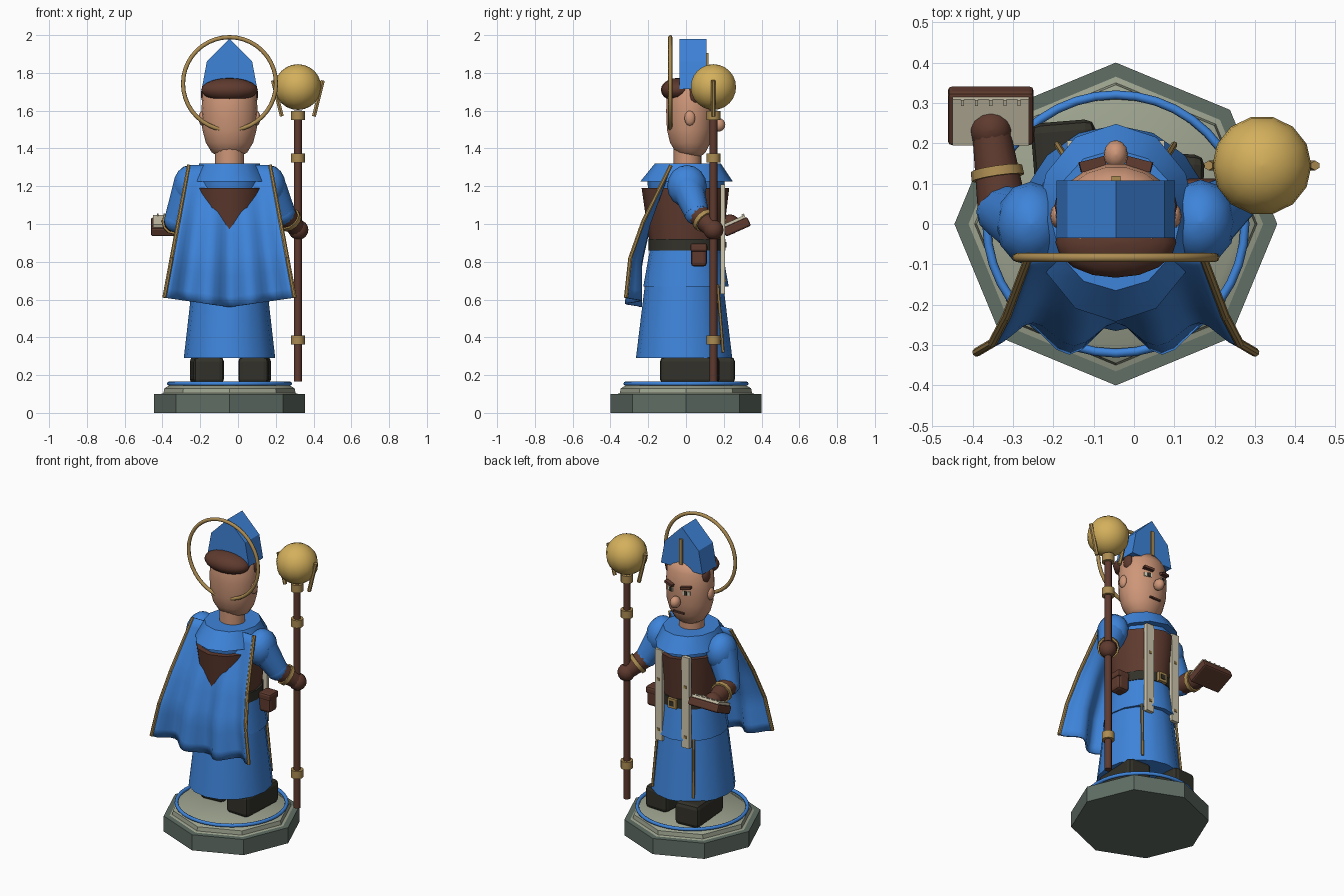
import bpy, math
from mathutils import Vector, Matrix, Euler

if "Cube" in bpy.data.objects:
    bpy.data.objects.remove(bpy.data.objects["Cube"])

CX = -0.045  # body centre line


def mat(name, r, g, b):
    m = bpy.data.materials.new(name)
    lin = [((c / 255 + 0.055) / 1.055) ** 2.4 for c in (r, g, b)]
    m.diffuse_color = (*lin, 1)
    m.use_nodes = True
    m.node_tree.nodes["Principled BSDF"].inputs["Base Color"].default_value = m.diffuse_color
    return m


BLUE = mat("blue cloth", 62, 132, 218)
BROWN = mat("brown leather", 94, 58, 46)
SKIN = mat("skin", 205, 150, 120)
GOLD = mat("bright gold", 212, 176, 92)
BRONZE = mat("dull gold", 172, 140, 82)
STONE = mat("dark stone", 96, 110, 101)
PALE = mat("pale stone", 156, 162, 142)
CREAM = mat("cream", 208, 200, 175)
DARK = mat("dark leather", 50, 49, 41)


def make(name, verts, faces, m, smooth=35):
    me = bpy.data.meshes.new(name)
    me.from_pydata([tuple(v) for v in verts], [], faces)
    me.materials.append(m)
    ob = bpy.data.objects.new(name, me)
    bpy.context.collection.objects.link(ob)
    if smooth:
        bpy.ops.object.select_all(action='DESELECT')
        ob.select_set(True)
        bpy.context.view_layer.objects.active = ob
        bpy.ops.object.shade_smooth_by_angle(angle=math.radians(smooth))
    return ob


def loft(name, rings, m, n=16, x=CX, matrix=None, smooth=35):
    """Stack of ellipse rings (z, rx, ry, cy) with capped ends."""
    verts, faces = [], []
    for z, rx, ry, cy in rings:
        for i in range(n):
            a = 2 * math.pi * i / n
            verts.append(Vector((x + rx * math.cos(a), cy + ry * math.sin(a), z)))
    for k in range(len(rings) - 1):
        for i in range(n):
            j = (i + 1) % n
            faces.append((k * n + i, k * n + j, k * n + n + j, k * n + n + i))
    faces += [tuple(range(n))[::-1], tuple(range(len(verts) - n, len(verts)))]
    if matrix:
        verts = [matrix @ v for v in verts]
    return make(name, verts, faces, m, smooth)


def tube(name, p, q, r1, r2, m, n=12):
    p, q = Vector(p), Vector(q)
    M = Matrix.Translation(p) @ (q - p).to_track_quat('Z', 'Y').to_matrix().to_4x4()
    return loft(name, [(0, r1, r1, 0), ((q - p).length, r2, r2, 0)], m, n, 0, M)


def ball(name, c, r, m, n=16, k=10):
    rings = [(-math.cos(math.pi * i / k) * r[2],) +
             tuple(max(math.sin(math.pi * i / k), 0.01) * v for v in r[:2]) + (0,)
             for i in range(k + 1)]
    return loft(name, rings, m, n, 0, Matrix.Translation(c), 50)


def box(name, c, s, m, rot=(0, 0, 0), off=(0, 0, 0), bevel=0):
    M = Matrix.Translation(c) @ Euler(rot).to_matrix().to_4x4() @ Matrix.Translation(off)
    v = [M @ Vector((x * s[0] / 2, y * s[1] / 2, z * s[2] / 2))
         for x in (-1, 1) for y in (-1, 1) for z in (-1, 1)]
    f = [(0, 1, 3, 2), (4, 6, 7, 5), (0, 4, 5, 1), (2, 3, 7, 6), (0, 2, 6, 4), (1, 5, 7, 3)]
    ob = make(name, v, f, m, 0)
    if bevel:
        b = ob.modifiers.new("bevel", 'BEVEL')
        b.width, b.segments = bevel, 2
    return ob


def ring(name, c, R, r, m, rot=(0, 0, 0)):
    bpy.ops.mesh.primitive_torus_add(location=c, rotation=rot, major_radius=R, minor_radius=r,
                                     major_segments=40, minor_segments=8)
    ob = bpy.context.object
    ob.name = name
    ob.data.materials.append(m)
    bpy.ops.object.shade_smooth_by_angle(angle=math.radians(60))


# Base
loft("base_plinth", [(0, .4, .4, 0), (.1, .4, .4, 0)], STONE, 8)
loft("base_step", [(.1, .365, .365, 0), (.105, .35, .35, 0), (.13, .345, .345, 0),
                   (.147, .315, .315, 0)], PALE, 8)
ring("base_ring", (CX, 0, .155), .32, .011, BLUE)

# Boots
for name, x, y, turn in (("left_boot", -.165, .1, .08), ("right_boot", .088, .02, -.05)):
    box(name, (x, y, .225), (.16, .31, .145), DARK, (0, 0, turn), bevel=.025)

# Robe, tunic, belt, vest
loft("robe", [(.29, .242, .255, -.01), (.7, .195, .205, -.01)], BLUE)
loft("tunic", [(.67, .205, .226, 0), (.87, .175, .19, 0)], BLUE)
loft("belt", [(.86, .18, .198, 0), (.92, .178, .198, 0)], DARK)
loft("vest", [(.9, .165, .193, 0), (1.19, .196, .232, -.003)], BROWN, 12)
box("buckle", (CX, .2, .89), (.06, .02, .06), BRONZE)
box("buckle_centre", (CX, .208, .89), (.03, .012, .03), DARK)
box("pouch", (.165, .068, .835), (.08, .085, .12), BROWN, bevel=.018)
box("pouch_flap", (.168, .068, .875), (.085, .09, .045), BROWN, bevel=.012)
for s in (-1, 1):
    box("stole", (CX + s * .095, .195, .92), (.052, .024, .58), CREAM)
    for z in (.7, 1.02):
        box("stole_button", (CX + s * .095, .208, z), (.016, .008, .016), BRONZE)
    tube("robe_trim", (CX + s * .145, .197, .32), (CX + s * .127, .168, .68), .008, .008, BRONZE, 6)

# Collar and neck
loft("collar", [(1.185, .17, .2, 0), (1.225, .175, .205, 0), (1.225, .2, .245, .003),
                (1.32, .16, .175, .01)], BLUE, 12)
loft("neck", [(1.3, .077, .073, .008), (1.4, .077, .073, .008)], SKIN)


# Cape with folds growing towards the hem
def cape_point(u, t):
    path = [(0, -.08), (.43, -.228), (.7, -.295), (1, -.318)]
    for (a, ya), (b, yb) in zip(path, path[1:]):
        if a <= t <= b:
            y = ya + (yb - ya) * (t - a) / (b - a)
    y += .04 * t * (1 + math.cos(3 * math.pi * u))
    return Vector((CX + u * (.215 + .13 * t), y, 1.31 - t * (.75 - .05 * abs(u))))


U, T = 24, 14
grid = [cape_point(-1 + 2 * i / U, k / T) for k in range(T + 1) for i in range(U + 1)]
quads = [(k * (U + 1) + i, k * (U + 1) + i + 1, (k + 1) * (U + 1) + i + 1, (k + 1) * (U + 1) + i)
         for k in range(T) for i in range(U)]
cape = make("cape", grid, quads, BLUE, 50)
sol = cape.modifiers.new("thickness", 'SOLIDIFY')
sol.thickness, sol.offset = .012, 0
for s in (-1, 1):
    for a, b in ((0, .43), (.43, .7), (.7, 1)):
        tube("cape_trim", cape_point(s, a), cape_point(s, b), .011, .011, BRONZE, 8)

# Arms: shoulder, elbow, wrist
for side, sh, el, wr in (("left", (-.255, 0, 1.2), (-.325, .03, 1.02), (-.352, .215, 1.0)),
                         ("right", (.165, .005, 1.2), (.238, .055, 1.06), (.31, .135, .98))):
    sh, el, wr = Vector(sh), Vector(el), Vector(wr)
    d = (wr - el).normalized()
    cuff = el.lerp(wr, .52)
    ball(side + "_shoulder", sh, (.088, .105, .112), BLUE, 12, 8)
    tube(side + "_sleeve", sh, el, .09, .066, BLUE)
    ball(side + "_elbow", el, (.066, .066, .066), BLUE, 12, 8)
    tube(side + "_forearm", el, wr, .062, .048, BROWN)
    tube(side + "_cuff", cuff - d * .012, cuff + d * .012, .066, .064, BRONZE)
    ball(side + "_hand", wr + d * .018, (.053, .053, .053), BROWN, 12, 8)

# Open book
bc, tilt = (-.355, .268, .985), (math.radians(24), 0, 0)
box("book_cover", bc, (.212, .145, .05), BROWN, tilt, bevel=.01)
box("book_pages", bc, (.19, .125, .03), CREAM, tilt, (0, 0, .025))
for i in range(5):
    box("book_tab", bc, (.008, .014, .012), CREAM, tilt, (-.07 + .035 * i, .056, .043))

# Staff and orb
SX, SY = .317, .145
tube("staff", (SX, SY, .165), (SX, SY, 1.6), .021, .021, BROWN)
for z in (.385, 1.35, 1.575):
    tube("staff_band", (SX, SY, z - .024), (SX, SY, z + .024), .037, .037, BRONZE)
ball("staff_orb", (SX, SY, 1.725), (.123, .123, .121), GOLD, 14, 12)
for s in (-1, 1):
    tube("staff_prong", (SX + s * .085, SY, 1.57), (SX + s * .132, SY, 1.76), .012, .012, BRONZE, 6)

# Head and face
loft("head", [(1.358, .06, .05, .03), (1.38, .095, .08, .025), (1.43, .125, .108, .022),
              (1.5, .144, .125, .022), (1.6, .149, .129, .022), (1.7, .142, .122, .02),
              (1.76, .11, .09, .015)], SKIN, 18, smooth=60)
ball("nose", (CX, .172, 1.525), (.03, .036, .036), SKIN, 12, 8)
box("mouth", (CX, .137, 1.447), (.075, .012, .01), BROWN)
for s in (-1, 1):
    box("eye", (CX + s * .056, .138, 1.585), (.046, .012, .024), CREAM, (0, 0, -s * .3))
    box("pupil", (CX + s * .052, .143, 1.585), (.018, .012, .024), DARK, (0, 0, -s * .3))
    box("brow", (CX + s * .058, .148, 1.622), (.064, .026, .015), BROWN, (0, s * -.15, -s * .25))
    ball("ear", (CX + s * .145, .02, 1.56), (.018, .03, .04), SKIN, 10, 6)
    ball("side_lock", (CX + s * .128, .045, 1.685), (.024, .035, .05), BROWN, 10, 6)
ball("hair", (CX, -.045, 1.71), (.15, .088, .063), BROWN, 16, 10)

# Pointed hat
outline = [(-.147, 1.715), (.147, 1.715), (.12, 1.86), (0, 1.98), (-.12, 1.86)]
hat = [(CX + x, y, z) for y in (-.035, .108) for x, z in outline]
make("hat", hat, [(0, 1, 2, 3, 4), (9, 8, 7, 6, 5)] +
     [(i, i + 5, (i + 1) % 5 + 5, (i + 1) % 5) for i in range(5)], BLUE, 0)
box("hat_stripe", (CX, .111, 1.825), (.022, .016, .16), BRONZE)

# Halo
ring("halo", (CX, -.083, 1.743), .246, .011, BRONZE, (math.pi / 2, 0, 0))
